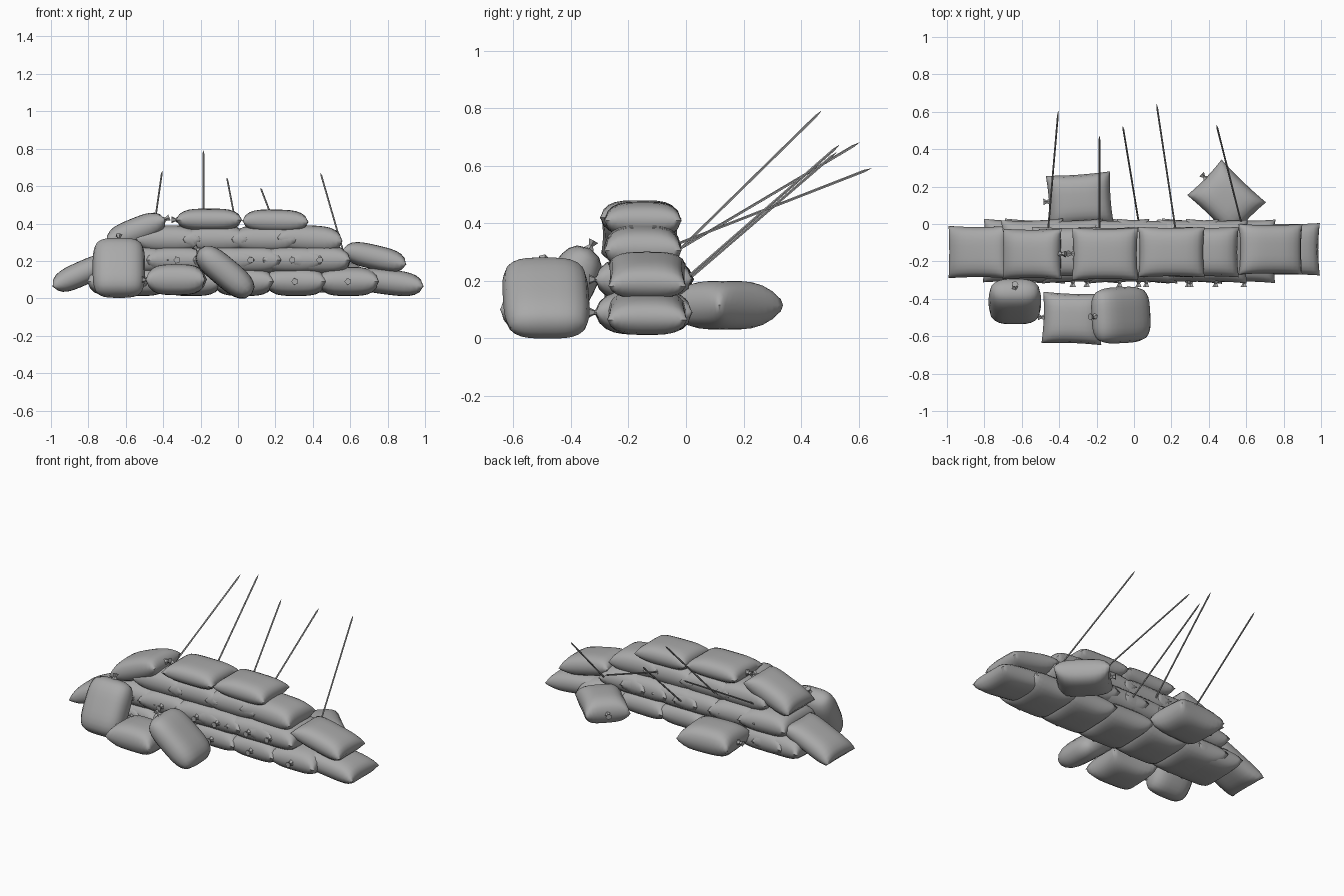
import bpy, bmesh, random
from math import radians, copysign
from mathutils import Vector, Matrix

if "Cube" in bpy.data.objects:
    bpy.data.objects.remove(bpy.data.objects["Cube"])

random.seed(4)
N = 12
grey = bpy.data.materials.new("dark_grey")
grey.diffuse_color = (.4, .4, .4, 1)
grey.use_nodes = True
grey.node_tree.nodes["Principled BSDF"].inputs["Base Color"].default_value = grey.diffuse_color


def finish(bm, name, angle=50):
    bmesh.ops.recalc_face_normals(bm, faces=bm.faces)
    me = bpy.data.meshes.new(name)
    bm.to_mesh(me)
    bm.free()
    me.materials.append(grey)
    ob = bpy.data.objects.new(name, me)
    bpy.context.collection.objects.link(ob)
    bpy.context.view_layer.objects.active = ob
    ob.select_set(True)
    bpy.ops.object.shade_smooth_by_angle(angle=radians(angle))
    ob.select_set(False)
    return ob


def bag(name, loc, rot=(0, 0, 0), size=(.35, .28, .15), knot=True, full=False):
    """Pillow-shaped sack, long axis x, tied neck at the -x end; full = rounder corners."""
    l, w, t = size
    pinch = -.07 if full else .045
    bm = bmesh.new()
    bmesh.ops.create_grid(bm, x_segments=N, y_segments=N, size=1)
    dup = bmesh.ops.duplicate(bm, geom=bm.verts[:] + bm.edges[:] + bm.faces[:])
    lower = {g for g in dup['geom'] if isinstance(g, bmesh.types.BMVert)}
    for v in bm.verts:
        u, s = v.co.x, v.co.y
        # rows crowd toward the rim so the edge stays round
        u = copysign(1 - (1 - abs(u)) ** 1.5, u)
        s = copysign(1 - (1 - abs(s)) ** 1.5, s)
        puff = (max(0, 1 - abs(u) ** 3.5) * max(0, 1 - abs(s) ** 3.5)) ** .45
        z = t / 2 * puff
        # sides bow in (slack) or out (full)
        k = (1 - pinch * (1 - s * s), 1 - pinch * (1 - u * u))
        if full:
            k = (1 - .14 * s ** 4, 1 - .14 * u ** 4)
        v.co = (l / 2 * u * k[0], w / 2 * s * k[1], -z if v in lower else z)
    bmesh.ops.remove_doubles(bm, verts=bm.verts, dist=.0005)
    # tied neck: narrow collar and flared tuft
    if knot:
        e = -l / 2 * (1 if full else .955)
        for r1, r2, d, x in ((.024, .008, .022, e), (.008, .019, .02, e - .02)):
            m = Matrix.Translation((x, 0, 0)) @ Matrix.Rotation(radians(-90), 4, 'Y')
            bmesh.ops.create_cone(bm, cap_ends=True, segments=5, radius1=r1,
                                  radius2=r2, depth=d, matrix=m)
    ob = finish(bm, name)
    ob.location = loc
    ob.rotation_euler = [radians(a) for a in rot]
    return ob


# lower two courses, necks facing front
rows = [(.09, (-.64, -.53, -.25, .03, .31, .59), .155),
        (.205, (-.54, -.33, -.08, .07, .29, .44), .155)]
for r, (z, xs, t) in enumerate(rows):
    for i, x in enumerate(xs):
        bag(f"course_{r + 1}_bag_{i + 1}", (x, -.145, z),
            (0, 0, 90 + random.uniform(-2, 2)), (.34, .33, t))

# third course and top course, laid lengthwise
for i, x in enumerate((-.37, -.12, .14, .385)):
    bag(f"course_3_bag_{i + 1}", (x, -.15, .315), (0, 3 if i == 3 else 0, 0),
        (.35, .27, .15), knot=False)
bag("top_bag_left", (-.155, -.16, .42), size=(.355, .28, .12))
bag("top_bag_right", (.2, -.15, .412), (0, 1, 0), (.355, .27, .125), knot=False)

# bags sloping down at both ends
bag("left_upper_slope_bag", (-.545, -.16, .36), (0, 22, 180), (.34, .27, .14))
bag("left_end_bag", (-.83, -.15, .135), (0, -24, 0), (.355, .28, .13), knot=False)
bag("right_slope_bag", (.73, -.135, .22), (0, 13, 0), (.35, .27, .13), knot=False)
bag("right_end_bag", (.805, -.135, .087), (0, 7, 0), (.38, .28, .135), knot=False)

# loose bags in front and behind
bag("front_leaning_bag", (-.637, -.415, .163), (0, 62, -90), (.34, .28, .17), full=True)
bag("front_propped_bag", (-.07, -.487, .14), (0, 40, 3), (.37, .3, .155), full=True)
bag("front_flat_bag", (-.33, -.505, .1), (0, 0, -2), (.32, .275, .165))
bag("rear_flat_bag", (-.29, .13, .115), (0, 0, 4), (.345, .28, .17))
bag("rear_turned_bag", (.495, .135, .115), (0, 0, -44), (.33, .265, .17))

# thin pointed stakes leaning out of the back
stakes = [((-.46, -.04, .30), (-.405, .605, .682)),
          ((-.185, -.04, .29), (-.185, .473, .793)),
          ((.03, -.02, .18), (-.06, .525, .648)),
          ((.225, -.05, .32), (.12, .647, .592)),
          ((.58, -.02, .19), (.44, .535, .674))]
for i, (a, b) in enumerate(stakes):
    a, b = Vector(a), Vector(b)
    d = b - a
    length = d.length
    bm = bmesh.new()
    for r2, depth, z in ((.005, length - .03, (length - .03) / 2), (0, .03, length - .015)):
        bmesh.ops.create_cone(bm, cap_ends=True, segments=5, radius1=.005, radius2=r2,
                              depth=depth, matrix=Matrix.Translation((0, 0, z)))
    ob = finish(bm, f"stake_{i + 1}", 40)
    ob.location = a
    ob.rotation_euler = d.to_track_quat('Z', 'Y').to_euler()
